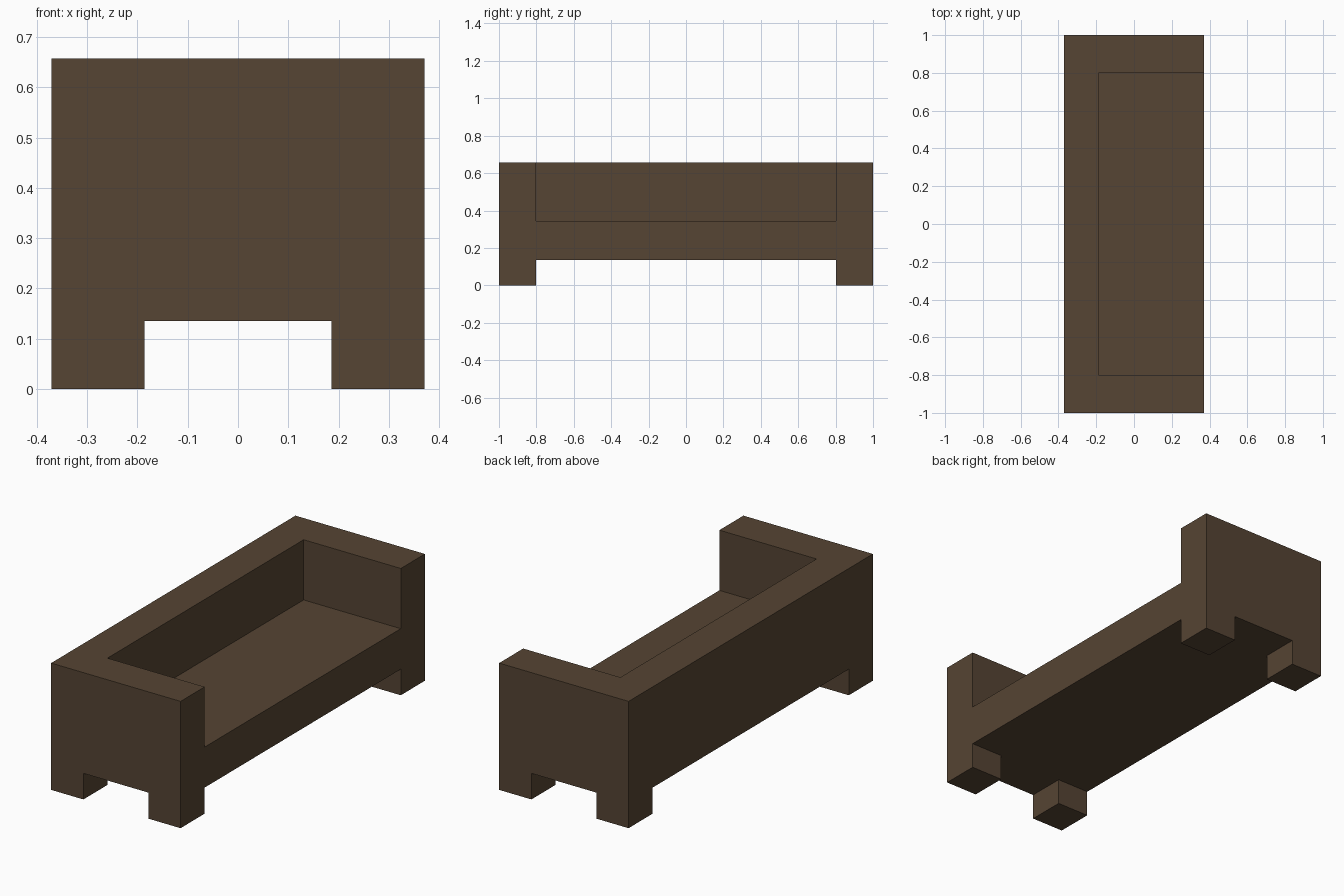
import bpy, bmesh
from mathutils import Vector

if "Cube" in bpy.data.objects:
    bpy.data.objects.remove(bpy.data.objects["Cube"])

HX, HY = 0.371, 1.0            # half depth and half length
IX, IY = 0.186, 0.803          # inner edges of legs, backrest and arms
UNDER, SEAT, TOP = 0.135, 0.345, 0.657

bm = bmesh.new()


def extrude(faces, dz):
    """Extrude a set of faces vertically, leaving no faces inside."""
    new = bmesh.ops.extrude_face_region(bm, geom=faces)["geom"]
    verts = [g for g in new if isinstance(g, bmesh.types.BMVert)]
    bmesh.ops.translate(bm, verts=verts, vec=(0, 0, dz))
    old = [f for f in faces if f.is_valid]
    if old:
        bmesh.ops.delete(bm, geom=old, context='FACES_ONLY')


# Seat slab
bmesh.ops.create_cube(bm, size=1)
for v in bm.verts:
    v.co = Vector((v.co.x * 2 * HX, v.co.y * 2 * HY,
                   SEAT if v.co.z > 0 else UNDER))

# Cuts that mark out the legs, backrest and arms
for axis, d in (((1, 0, 0), IX), ((0, 1, 0), IY)):
    for s in (-1, 1):
        n = Vector(axis)
        bmesh.ops.bisect_plane(bm, geom=bm.verts[:] + bm.edges[:] + bm.faces[:],
                               plane_co=n * d * s, plane_no=n)

bm.normal_update()
centres = [(f, f.calc_center_median()) for f in bm.faces]

# Backrest and arms rise from the slab, legs drop from its corners
upper = [f for f, c in centres
         if f.normal.z > 0.9 and (c.x < -IX or abs(c.y) > IY)]
feet = [f for f, c in centres
        if f.normal.z < -0.9 and abs(c.x) > IX and abs(c.y) > IY]
extrude(upper, TOP - SEAT)
for f in feet:
    extrude([f], -UNDER)

# Merge flat regions into single faces
bmesh.ops.dissolve_limit(bm, angle_limit=0.01, verts=bm.verts[:], edges=bm.edges[:])
bmesh.ops.recalc_face_normals(bm, faces=bm.faces[:])

mesh = bpy.data.meshes.new("sofa_frame")
bm.to_mesh(mesh)
bm.free()
sofa = bpy.data.objects.new("sofa_frame", mesh)
bpy.context.collection.objects.link(sofa)

# Dark brown
brown = bpy.data.materials.new("dark_brown")
brown.diffuse_color = (0.092, 0.058, 0.033, 1)
brown.use_nodes = True
brown.node_tree.nodes["Principled BSDF"].inputs["Base Color"].default_value = brown.diffuse_color
mesh.materials.append(brown)
